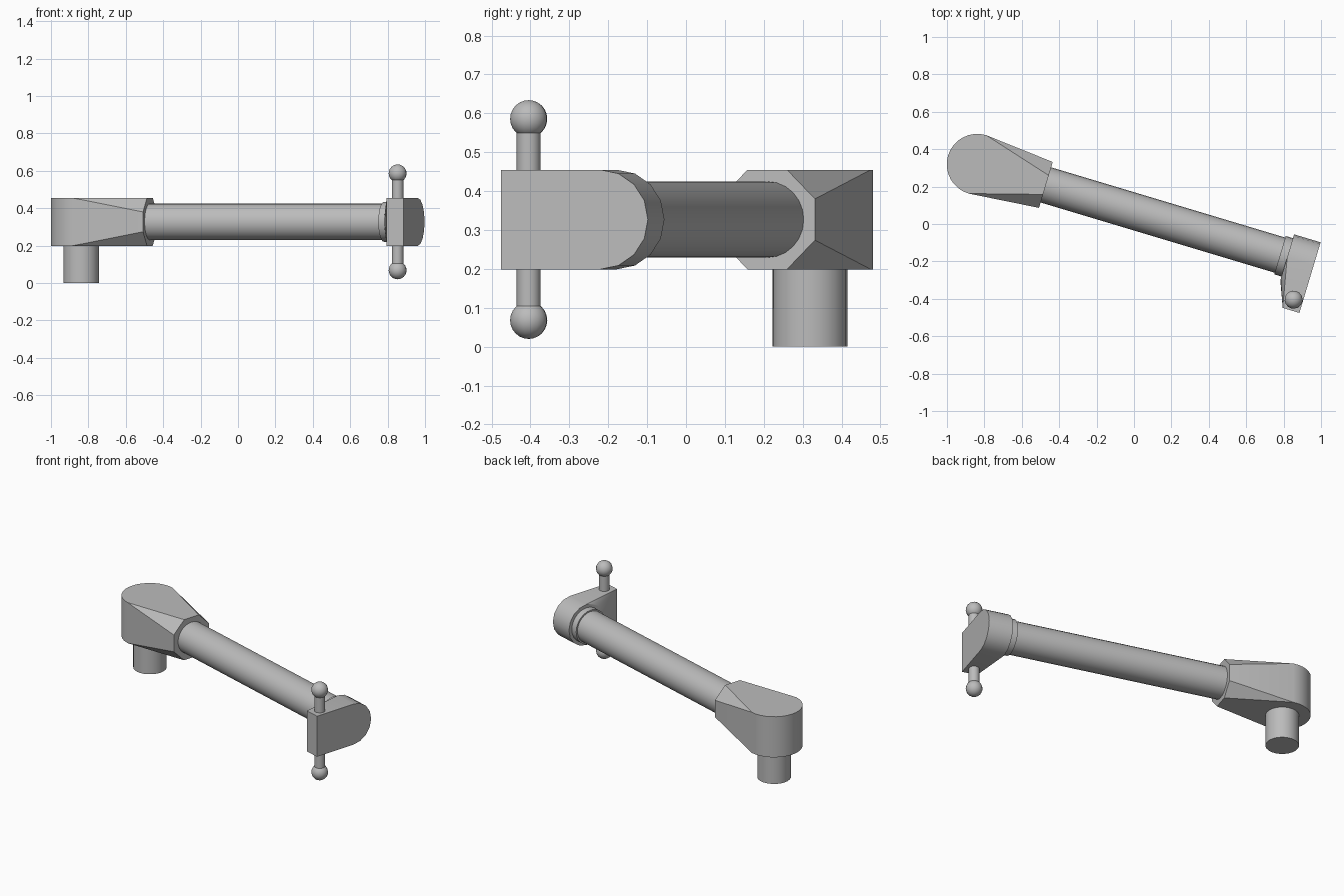
import bpy, bmesh
from math import radians, pi, sin, cos
from mathutils import Matrix

cube = bpy.data.objects.get("Cube")
if cube:
    bpy.data.objects.remove(cube, do_unlink=True)

grey = bpy.data.materials.new("plain grey")
grey.use_nodes = True
GREY = (0.5, 0.5, 0.5, 1)
grey.diffuse_color = GREY
grey.node_tree.nodes["Principled BSDF"].inputs["Base Color"].default_value = GREY

# Arm frame: origin in the middle of the swivel head, x runs along the bar
MID = 0.327
HALF = 0.128
ARM = Matrix.Translation((-0.838, 0.319, MID)) @ Matrix.Rotation(radians(-16.7), 4, "Z")
ALONG = Matrix.Rotation(pi / 2, 4, "Y")


def finish(name, bm):
    bmesh.ops.recalc_face_normals(bm, faces=bm.faces[:])
    bm.transform(ARM)
    mesh = bpy.data.meshes.new(name)
    bm.to_mesh(mesh)
    bm.free()
    mesh.materials.append(grey)
    obj = bpy.data.objects.new(name, mesh)
    bpy.context.collection.objects.link(obj)
    bpy.ops.object.select_all(action="DESELECT")
    obj.select_set(True)
    bpy.context.view_layer.objects.active = obj
    bpy.ops.object.shade_smooth_by_angle(angle=radians(30))


def rod(name, radius, start, end, turn=Matrix(), at=(0, 0, 0), sides=24):
    bm = bmesh.new()
    place = Matrix.Translation(at) @ turn @ Matrix.Translation((0, 0, (start + end) / 2))
    bmesh.ops.create_cone(bm, cap_ends=True, segments=sides, radius1=radius,
                          radius2=radius, depth=end - start, matrix=place)
    finish(name, bm)


def ball(name, radius, at):
    bm = bmesh.new()
    bmesh.ops.create_uvsphere(bm, u_segments=16, v_segments=12, radius=radius,
                              matrix=Matrix.Translation(at))
    finish(name, bm)


def hull(name, points):
    bm = bmesh.new()
    for p in points:
        bm.verts.new(p)
    out = bmesh.ops.convex_hull(bm, input=bm.verts[:])
    spare = {g for g in out["geom_interior"] + out["geom_unused"]
             if isinstance(g, bmesh.types.BMVert) and g.is_valid}
    bmesh.ops.delete(bm, geom=list(spare), context="VERTS")
    bmesh.ops.dissolve_limit(bm, angle_limit=radians(0.5), verts=bm.verts[:], edges=bm.edges[:])
    finish(name, bm)


def arc(radius, start, sweep, steps):
    angles = [radians(start + sweep * i / steps) for i in range(steps + 1)]
    return [(radius * cos(a), radius * sin(a)) for a in angles]


# Swivel head: rounded back blending to an octagonal socket
head = [(u, v, z) for u, v in arc(0.163, 90, 180, 16) for z in (-HALF, HALF)]
head += [(0.383, v, z) for v, z in arc(HALF / cos(pi / 8), 22.5, 315, 7)]
hull("swivel_head", head)
rod("pivot_post", 0.096, -MID, -HALF + 0.01)

# Bar and collar
rod("bar", 0.098, 0.36, 1.74, ALONG)
rod("collar", 0.107, 1.69, 1.74, ALONG)

# Clamp block: round boss tapering to a square tongue
block = [(1.73, v, z) for v, z in arc(HALF, 0, 337.5, 15)]
block += [(1.878, v, z) for v, z in arc(HALF, -90, 180, 8)]
block += [(u, -0.266, z) for u in (1.785, 1.878) for z in (-HALF, HALF)]
hull("clamp_block", block)

# Tommy bar through the tongue, a knob on each end
PIN = (1.828, -0.207, 0)
rod("tommy_bar", 0.031, -0.259, 0.259, at=PIN, sides=16)
for name, side in (("upper_knob", 1), ("lower_knob", -1)):
    ball(name, 0.048, (PIN[0], PIN[1], side * 0.259))
